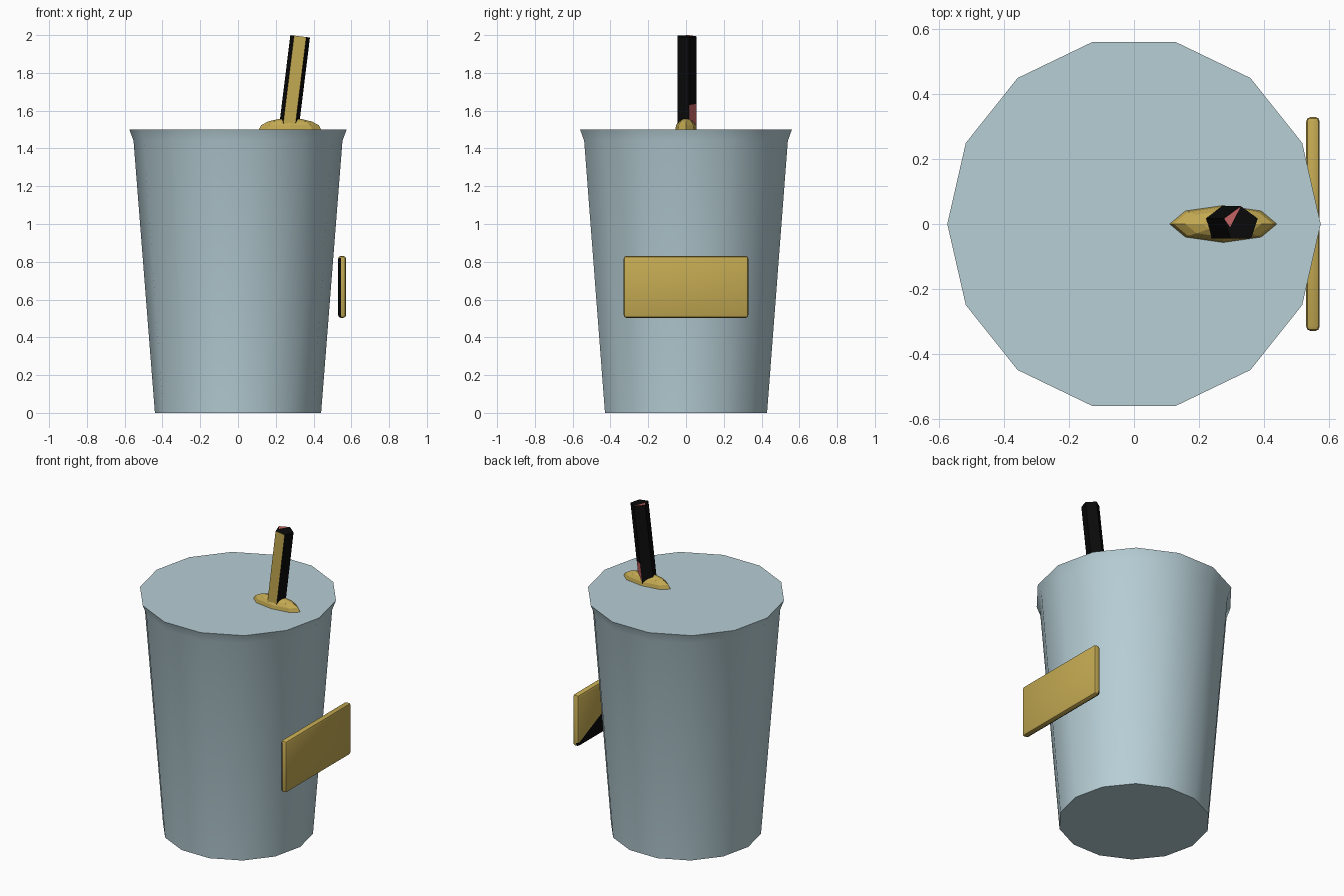
import bpy, bmesh, math
from mathutils import Vector

if "Cube" in bpy.data.objects:
    bpy.data.objects.remove(bpy.data.objects["Cube"])


def mat(name, col):
    m = bpy.data.materials.new(name)
    m.diffuse_color = (*col, 1)
    m.use_nodes = True
    m.node_tree.nodes["Principled BSDF"].inputs["Base Color"].default_value = m.diffuse_color
    return m


BLUE = mat("pale_blue", (0.47, 0.62, 0.67))
GOLD = mat("gold", (0.55, 0.40, 0.085))
BLACK = mat("black", (0.003, 0.003, 0.003))
RED = mat("soft_red", (0.58, 0.13, 0.13))


def finish(name, bm, mats, smooth=None):
    me = bpy.data.meshes.new(name)
    bm.to_mesh(me)
    bm.free()
    ob = bpy.data.objects.new(name, me)
    bpy.context.collection.objects.link(ob)
    for m in mats:
        me.materials.append(m)
    if smooth:
        bpy.ops.object.select_all(action='DESELECT')
        ob.select_set(True)
        bpy.context.view_layer.objects.active = ob
        bpy.ops.object.shade_smooth_by_angle(angle=math.radians(smooth))
    return ob


def loft(bm, rings):
    """Closed tube through rings of points; returns side faces row by row."""
    vs = [[bm.verts.new(p) for p in r] for r in rings]
    n = len(vs[0])
    rows = [[bm.faces.new((a[i], a[(i + 1) % n], b[(i + 1) % n], b[i]))
             for i in range(n)] for a, b in zip(vs, vs[1:])]
    bm.faces.new(vs[0][::-1])
    return vs, rows


def circle(n, r, z):
    return [(r * math.cos(i * math.tau / n), r * math.sin(i * math.tau / n), z) for i in range(n)]


# Cup: 14-sided tapered body with flared lip and flat lid
bm = bmesh.new()
vs, _ = loft(bm, [circle(14, r, z) for r, z in ((0.44, 0), (0.553, 1.44), (0.575, 1.5))])
bm.faces.new(vs[-1])
finish("cup", bm, [BLUE], 30)

# Mound: squashed low-poly dome around the straw
bm = bmesh.new()
bmesh.ops.create_uvsphere(bm, u_segments=8, v_segments=8, radius=1)
for v in bm.verts:
    v.co = Vector((0.275 + v.co.x * 0.165, v.co.y * 0.057, 1.5 + v.co.z * 0.06))
bmesh.ops.bisect_plane(bm, geom=bm.verts[:] + bm.edges[:] + bm.faces[:], dist=1e-5,
                       plane_co=(0, 0, 1.499), plane_no=(0, 0, 1), clear_inner=True)
finish("lid_mound", bm, [GOLD])

# Straw: leaning pentagonal tube, front gold, low back-right patch red
bm = bmesh.new()
top = Vector((0.329, 0, 1.9935))
axis = Vector((0.058, 0, 0.47)).normalized()
side = Vector((axis.z, 0, -axis.x))


def ring(d):
    return [top - axis * d + side * (0.055 * math.cos(a)) + Vector((0, 0.055 * math.sin(a), 0))
            for a in (math.radians(18 + 72 * i) for i in range(5))]


vs, rows = loft(bm, [ring(0.54), ring(0.36), ring(0)])
for row in rows:
    for f in row:
        f.material_index = 1
    row[3].material_index = 0
rows[0][0].material_index = 2
# Straw cap, poked off-centre with one red wedge
c = bm.verts.new(top - side * 0.033 - Vector((0, 0.01, 0)))
for i in range(5):
    f = bm.faces.new((vs[-1][i], vs[-1][(i + 1) % 5], c))
    f.material_index = 2 if i == 1 else 1
finish("straw", bm, [GOLD, BLACK, RED])

# Label plate: rounded slab, black wedge on its hidden inner side
bm = bmesh.new()
bmesh.ops.create_cube(bm, size=1)
for v in bm.verts:
    v.co = Vector((0.551 + v.co.x * 0.042, v.co.y * 0.66, 0.667 + v.co.z * 0.328))
bmesh.ops.bevel(bm, geom=bm.edges[:], offset=0.015, segments=2, profile=0.5, affect='EDGES')
slope = 0.45
bm.normal_update()
inner = [f for f in bm.faces if f.normal.x < -0.3]
geom = set(inner)
for f in inner:
    geom.update(f.verts)
    geom.update(f.edges)
bmesh.ops.bisect_plane(bm, geom=list(geom), dist=1e-5,
                       plane_co=(0, 0.33, 0.525), plane_no=(0, slope, 1))
bm.normal_update()
for f in bm.faces:
    m = f.calc_center_median()
    if f.normal.x < -0.3 and m.z < 0.525 + (0.33 - m.y) * slope:
        f.material_index = 1
finish("label_plate", bm, [GOLD, BLACK], 40)
